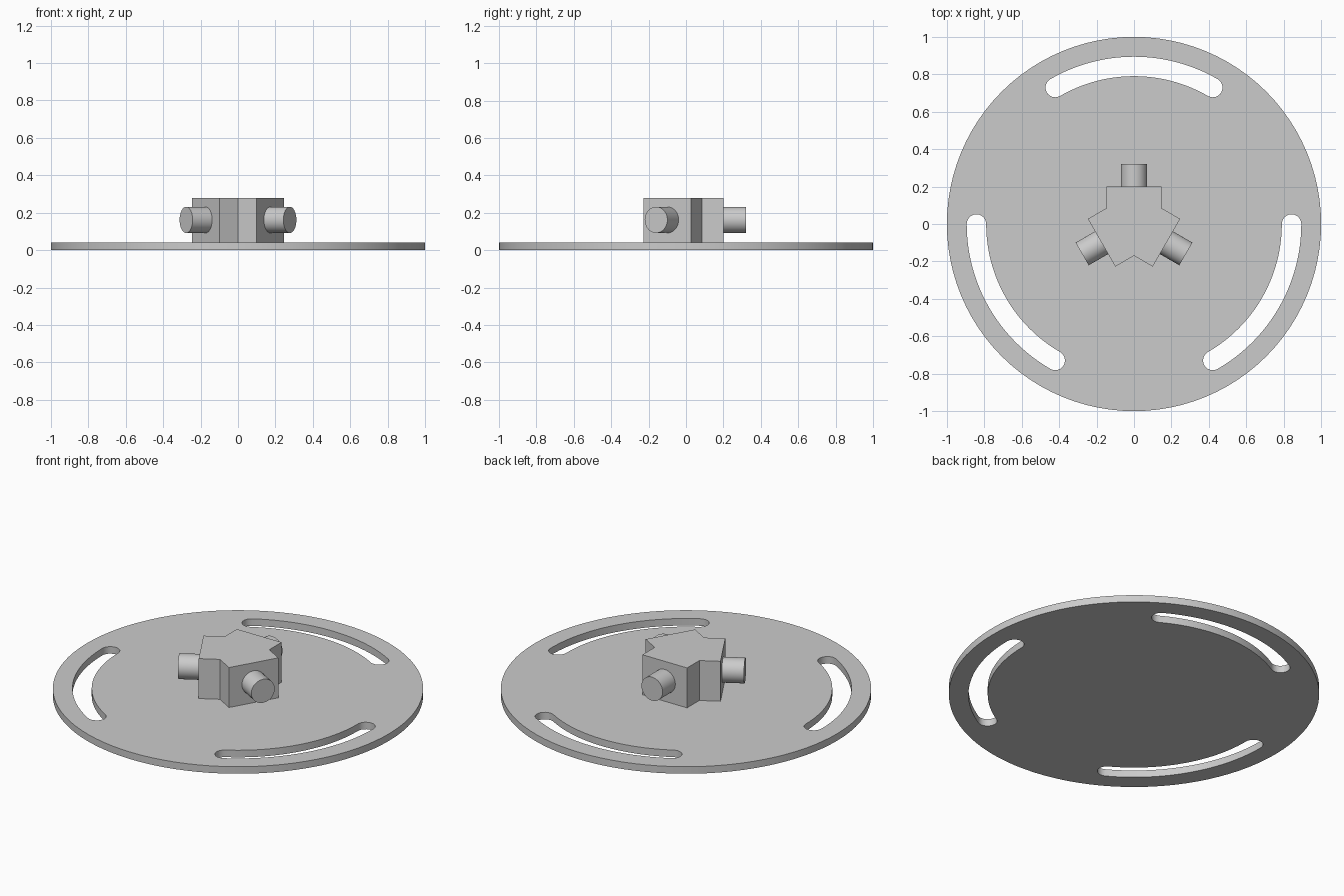
import bpy, bmesh
from math import cos, sin, radians, pi
from mathutils import Matrix

if "Cube" in bpy.data.objects:
    bpy.data.objects.remove(bpy.data.objects["Cube"])

ARMS = [90, 210, 330]


def arc(r, a0, a1, n, cx=0.0, cy=0.0):
    """Points on an arc, angles in degrees, both ends included."""
    return [(cx + r * cos(radians(a0 + (a1 - a0) * i / n)),
             cy + r * sin(radians(a0 + (a1 - a0) * i / n))) for i in range(n + 1)]


def finish(bm, name, smooth=True):
    bmesh.ops.recalc_face_normals(bm, faces=bm.faces)
    mesh = bpy.data.meshes.new(name)
    bm.to_mesh(mesh)
    bm.free()
    ob = bpy.data.objects.new(name, mesh)
    bpy.context.collection.objects.link(ob)
    if smooth:
        bpy.ops.object.select_all(action='DESELECT')
        ob.select_set(True)
        bpy.context.view_layer.objects.active = ob
        bpy.ops.object.shade_smooth_by_angle(angle=radians(30))
    return ob


def prism(name, loops, z0, z1, smooth=True):
    """Extrude an outline (first loop) with holes (other loops)."""
    bm = bmesh.new()
    for loop in loops:
        vs = [bm.verts.new((x, y, z0)) for x, y in loop]
        for i, v in enumerate(vs):
            bm.edges.new((v, vs[(i + 1) % len(vs)]))
    bmesh.ops.triangle_fill(bm, edges=bm.edges[:], use_beauty=True,
                            use_dissolve=False, normal=(0, 0, 1))
    ext = bmesh.ops.extrude_face_region(bm, geom=bm.faces[:], use_keep_orig=True)
    top = [g for g in ext['geom'] if isinstance(g, bmesh.types.BMVert)]
    bmesh.ops.translate(bm, verts=top, vec=(0, 0, z1 - z0))
    return finish(bm, name, smooth)


def slot(mid):
    """Curved slot, 60 degrees long, with round ends."""
    r, w = 0.842, 0.052
    a, b = mid - 30, mid + 30
    end_b = arc(w, b, b + 180, 12, r * cos(radians(b)), r * sin(radians(b)))
    end_a = arc(w, a + 180, a + 360, 12, r * cos(radians(a)), r * sin(radians(a)))
    return arc(r + w, a, b, 24)[:-1] + end_b[:-1] + arc(r - w, b, a, 24)[:-1] + end_a[:-1]


# Round plate with three curved slots
prism("base_plate", [arc(1, 0, 360, 96)[:-1]] + [slot(a) for a in ARMS], 0, 0.042)

# Three-armed hub block
half, reach = 0.147, 0.20
outline = []
for a in ARMS:
    c, s = cos(radians(a)), sin(radians(a))
    outline += [(reach * c + half * s, reach * s - half * c),
                (reach * c - half * s, reach * s + half * c)]
    n = radians(a + 60)
    notch = half / sin(pi / 3)
    outline.append((notch * cos(n), notch * sin(n)))
prism("hub_block", [outline], 0.042, 0.28, smooth=False)

# Round pegs on the arm ends
for i, a in enumerate(ARMS):
    bm = bmesh.new()
    m = (Matrix.Rotation(radians(a), 4, 'Z') @ Matrix.Translation((0.255, 0, 0.162))
         @ Matrix.Rotation(pi / 2, 4, 'Y'))
    bmesh.ops.create_cone(bm, cap_ends=True, segments=32, radius1=0.07,
                          radius2=0.07, depth=0.13, matrix=m)
    finish(bm, f"peg_{i + 1}")
